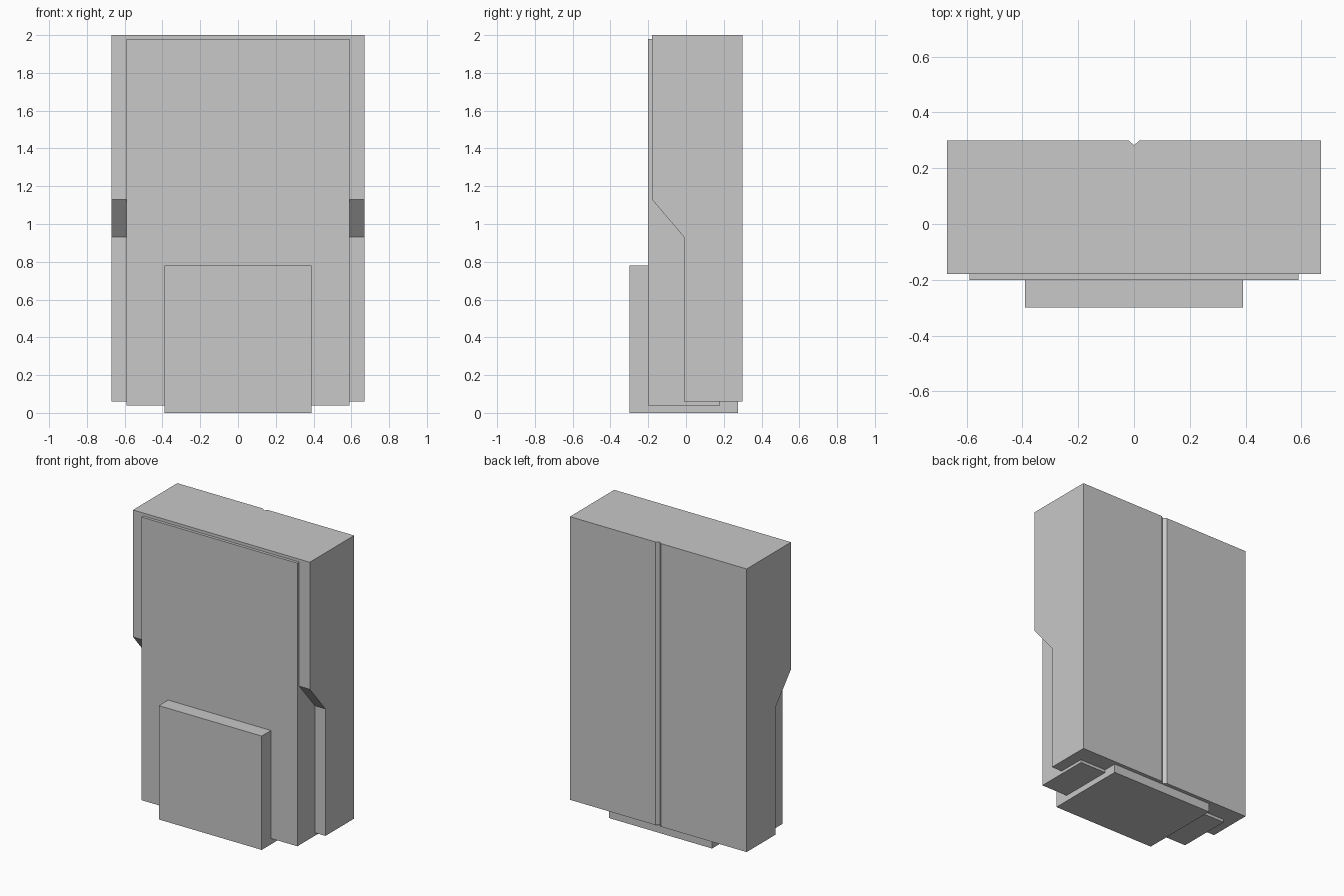
import bpy
import bmesh
from mathutils import Vector

cube = bpy.data.objects.get("Cube")
if cube:
    bpy.data.objects.remove(cube, do_unlink=True)

grey = bpy.data.materials.new("plain_grey")
grey.use_nodes = True
colour = (0.58, 0.58, 0.58, 1)
grey.diffuse_color = colour
grey.node_tree.nodes["Principled BSDF"].inputs["Base Color"].default_value = colour


def finish(name, bm):
    """Turn a bmesh into a flat shaded grey object."""
    bmesh.ops.recalc_face_normals(bm, faces=bm.faces)
    mesh = bpy.data.meshes.new(name)
    bm.to_mesh(mesh)
    bm.free()
    mesh.materials.append(grey)
    obj = bpy.data.objects.new(name, mesh)
    bpy.context.collection.objects.link(obj)
    return obj


def side_prism(profile, half_width):
    """Extrude a (y, z) side profile across x, centred."""
    bm = bmesh.new()
    face = bm.faces.new([bm.verts.new((-half_width, y, z)) for y, z in profile])
    result = bmesh.ops.extrude_face_region(bm, geom=[face])
    moved = [v for v in result["geom"] if isinstance(v, bmesh.types.BMVert)]
    bmesh.ops.translate(bm, verts=moved, vec=(2 * half_width, 0, 0))
    return bm


def box(name, half_width, front, back, bottom, top):
    profile = [(front, bottom), (back, bottom), (back, top), (front, top)]
    return finish(name, side_prism(profile, half_width))


# Main body: deep upper part, sloping back to a shallower lower part
back = 0.30
body = side_prism([(-0.01, 0.06), (back, 0.06), (back, 2.0),
                   (-0.18, 2.0), (-0.18, 1.13), (-0.01, 0.93)], 0.67)

# Vertical V groove down the middle of the back
for x in (-0.02, 0, 0.02):
    geom = body.verts[:] + body.edges[:] + body.faces[:]
    bmesh.ops.bisect_plane(body, geom=geom, plane_co=Vector((x, 0, 0)),
                           plane_no=Vector((1, 0, 0)))
for v in body.verts:
    if abs(v.co.x) < 0.001 and v.co.y > back - 0.001:
        v.co.y = back - 0.018
finish("body", body)

# Front panel, slightly proud of the body and hanging below it
box("front_panel", 0.59, -0.20, 0.18, 0.04, 1.98)

# Lower block, standing out at the front and forming the foot
box("lower_block", 0.39, -0.30, 0.275, 0.0, 0.78)
